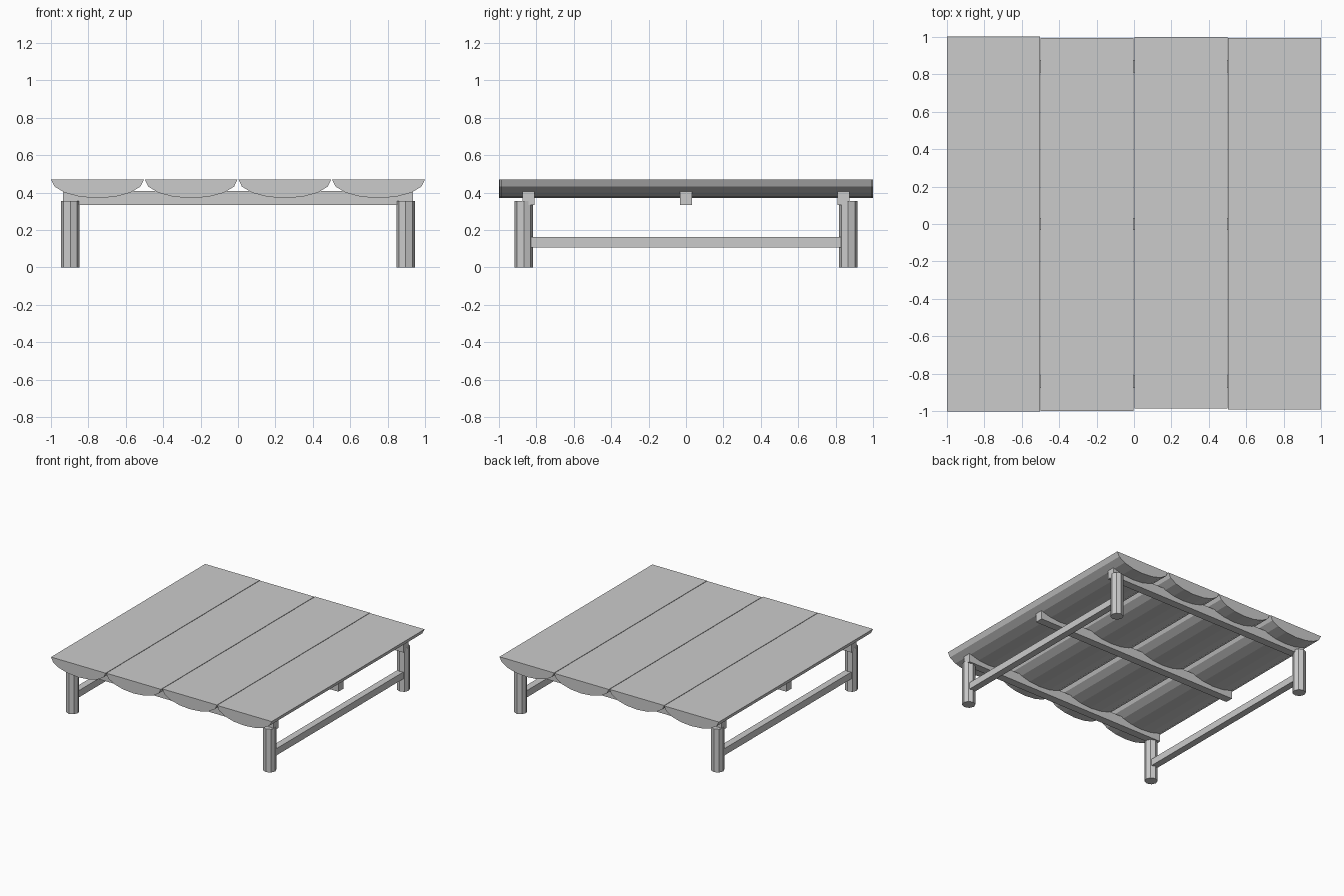
import bpy, bmesh, math

if "Cube" in bpy.data.objects:
    bpy.data.objects.remove(bpy.data.objects["Cube"])


def add_object(name, bm):
    bmesh.ops.recalc_face_normals(bm, faces=bm.faces)
    mesh = bpy.data.meshes.new(name)
    bm.to_mesh(mesh)
    bm.free()
    obj = bpy.data.objects.new(name, mesh)
    bpy.context.collection.objects.link(obj)
    return obj


def box(name, center, size):
    bm = bmesh.new()
    bmesh.ops.create_cube(bm, size=1)
    bmesh.ops.scale(bm, vec=size, verts=bm.verts)
    bmesh.ops.translate(bm, vec=center, verts=bm.verts)
    return add_object(name, bm)


def half_log(name, x, y0, y1, half_width=0.248, depth=0.1, top=0.47, segments=8):
    # flat-topped half ellipse, extruded along y
    bm = bmesh.new()
    ring = []
    for i in range(segments + 1):
        a = math.pi * i / segments
        ring.append(bm.verts.new((x + half_width * math.cos(a), y0,
                                  top - depth * math.sin(a))))
    face = bm.faces.new(ring)
    ext = bmesh.ops.extrude_face_region(bm, geom=[face], use_keep_orig=True)
    verts = [g for g in ext["geom"] if isinstance(g, bmesh.types.BMVert)]
    bmesh.ops.translate(bm, vec=(0, y1 - y0, 0), verts=verts)
    return add_object(name, bm)


def leg(name, x, y, radius=0.05, height=0.355):
    bm = bmesh.new()
    bmesh.ops.create_cone(bm, cap_ends=True, segments=8,
                          radius1=radius, radius2=radius, depth=height)
    bmesh.ops.translate(bm, vec=(x, y, height / 2), verts=bm.verts)
    return add_object(name, bm)


# Top planks: split logs with slightly uneven lengths
ends = [(-1.0, 1.0), (-0.997, 0.994), (-0.984, 0.999), (-0.989, 0.994)]
for i, (y0, y1) in enumerate(ends):
    half_log(f"top_plank_{i + 1}", -0.75 + 0.5 * i, y0, y1)

# Cross beams under the planks
for name, y in (("front", -0.842), ("middle", 0), ("back", 0.842)):
    box(f"{name}_cross_beam", (0, y, 0.371), (1.87, 0.066, 0.076))

# Legs and side stretchers
for side, sx in (("left", -1), ("right", 1)):
    for end, sy in (("front", -1), ("back", 1)):
        leg(f"{end}_{side}_leg", sx * 0.895, sy * 0.867)
    box(f"{side}_stretcher", (sx * 0.895, 0, 0.135), (0.056, 1.70, 0.056))
